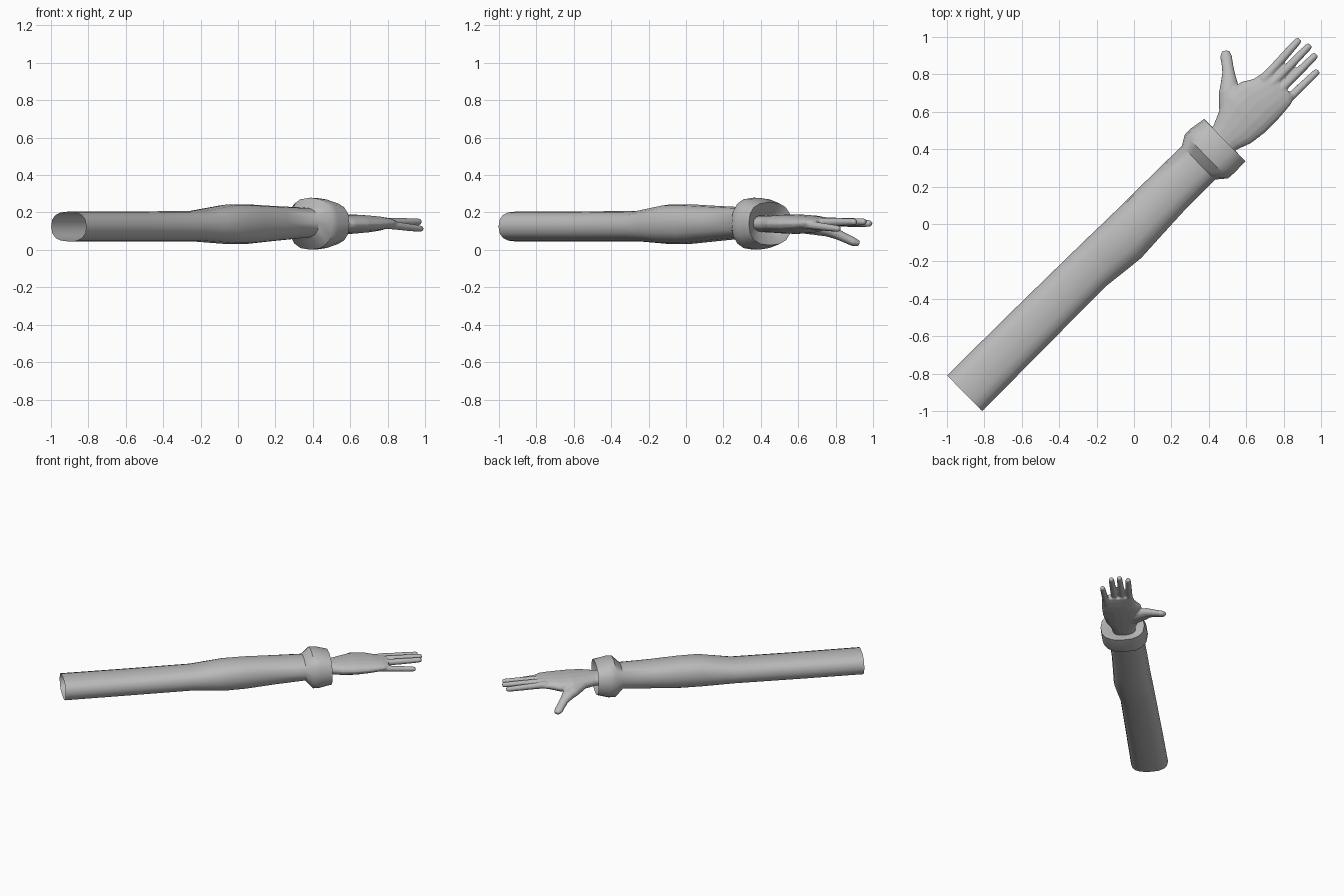
import bpy, bmesh, math
from mathutils import Vector

if "Cube" in bpy.data.objects:
    bpy.data.objects.remove(bpy.data.objects["Cube"])

R = math.sqrt(0.5)

grey = bpy.data.materials.new("light_grey")
grey.diffuse_color = (0.5, 0.5, 0.5, 1)
grey.use_nodes = True
grey.node_tree.nodes["Principled BSDF"].inputs["Base Color"].default_value = grey.diffuse_color


def along(u, v, z):
    """Arm space (u along the arm, v to the thumb side) to world space."""
    return Vector(((u - v) * R, (u + v) * R, z))


def loft(bm, rings, n=16, power=2.0, caps=True):
    """Skin rings of (centre, half width, half height) along their path."""
    t = (rings[-1][0] - rings[0][0]).normalized()
    side = Vector((0, 0, 1)).cross(t).normalized()
    up = t.cross(side)
    loops = []
    for c, a, b in rings:
        loop = []
        for i in range(n):
            ang = 2 * math.pi * i / n
            cs, sn = math.cos(ang), math.sin(ang)
            x = math.copysign(abs(cs) ** (2 / power), cs) * a
            y = math.copysign(abs(sn) ** (2 / power), sn) * b
            loop.append(bm.verts.new(c + side * x + up * y))
        loops.append(loop)
    for l0, l1 in zip(loops, loops[1:]):
        for i in range(n):
            j = (i + 1) % n
            bm.faces.new((l0[i], l0[j], l1[j], l1[i]))
    if caps:
        bm.faces.new(loops[0][::-1])
        bm.faces.new(loops[-1])


def make_object(name, bm):
    mesh = bpy.data.meshes.new(name)
    bm.to_mesh(mesh)
    bm.free()
    mesh.materials.append(grey)
    ob = bpy.data.objects.new(name, mesh)
    bpy.context.collection.objects.link(ob)
    for other in bpy.context.selected_objects:
        other.select_set(False)
    ob.select_set(True)
    bpy.context.view_layer.objects.active = ob
    return ob


# Sleeve with flared cuff: u, v, z, half width, half height
sleeve_rings = [
    (-1.28, 0.0, 0.125, 0.134, 0.080),
    (-0.80, 0.0, 0.125, 0.131, 0.080),
    (-0.34, -0.002, 0.127, 0.127, 0.082),
    (-0.22, -0.010, 0.132, 0.133, 0.094),
    (-0.10, -0.018, 0.137, 0.138, 0.106),
    (0.05, -0.015, 0.138, 0.133, 0.106),
    (0.25, -0.011, 0.141, 0.128, 0.094),
    (0.475, -0.012, 0.145, 0.126, 0.082),
    (0.530, -0.018, 0.140, 0.165, 0.139),
    (0.575, -0.020, 0.140, 0.166, 0.138),
    (0.660, -0.026, 0.140, 0.158, 0.115),
    (0.655, -0.026, 0.140, 0.146, 0.103),
    (0.610, -0.020, 0.140, 0.080, 0.045),
]
bm = bmesh.new()
loft(bm, [(along(u, v, z), a, b) for u, v, z, a, b in sleeve_rings],
     power=2.5, caps=False)
bmesh.ops.recalc_face_normals(bm, faces=bm.faces)
make_object("sleeve", bm)
bpy.ops.object.shade_smooth_by_angle(angle=math.radians(40))

# Palm
bm = bmesh.new()
palm_rings = [
    (0.57, -0.018, 0.140, 0.080, 0.044),
    (0.67, -0.018, 0.138, 0.090, 0.046),
    (0.75, -0.016, 0.138, 0.122, 0.050),
    (0.84, -0.004, 0.138, 0.146, 0.053),
    (0.94, -0.008, 0.139, 0.142, 0.047),
    (1.00, -0.024, 0.141, 0.122, 0.040),
    (1.05, -0.027, 0.143, 0.114, 0.032),
    (1.085, -0.020, 0.144, 0.100, 0.024),
]
loft(bm, [(along(u, v, z), a, b) for u, v, z, a, b in palm_rings], power=2.2)

# Four fingers: base, tip, radius
fingers = [
    ((0.690, 0.770, 0.148), (0.885, 0.988, 0.141), 0.023),
    ((0.725, 0.735, 0.150), (0.942, 0.958, 0.150), 0.023),
    ((0.755, 0.690, 0.148), (0.975, 0.907, 0.150), 0.023),
    ((0.775, 0.620, 0.138), (0.985, 0.820, 0.112), 0.022),
]
for base, tip, r in fingers:
    p, q = Vector(base), Vector(tip)
    loft(bm, [(p.lerp(q, t), r * s, r * s * 0.95) for t, s in
              ((0, 1.2), (0.3, 1.05), (0.55, 1.0), (0.8, 0.92),
               (0.95, 0.85), (1.0, 0.62))], n=12)

# Thumb, drooping below the palm
thumb_rings = [
    (0.515, 0.60, 0.130, 0.060, 0.040),
    (0.510, 0.70, 0.118, 0.058, 0.040),
    (0.508, 0.76, 0.104, 0.045, 0.034),
    (0.505, 0.81, 0.083, 0.034, 0.028),
    (0.498, 0.86, 0.059, 0.031, 0.025),
    (0.492, 0.895, 0.043, 0.033, 0.024),
    (0.490, 0.925, 0.034, 0.020, 0.015),
]
loft(bm, [(Vector((x, y, z)), a, b) for x, y, z, a, b in thumb_rings], n=12)
bmesh.ops.recalc_face_normals(bm, faces=bm.faces)
hand = make_object("hand", bm)

# Fuse palm, thumb and fingers into one smooth skin
fuse = hand.modifiers.new("fuse", 'REMESH')
fuse.mode = 'VOXEL'
fuse.voxel_size = 0.006
fuse.use_smooth_shade = True
soften = hand.modifiers.new("soften", 'SMOOTH')
soften.factor = 0.5
soften.iterations = 5
